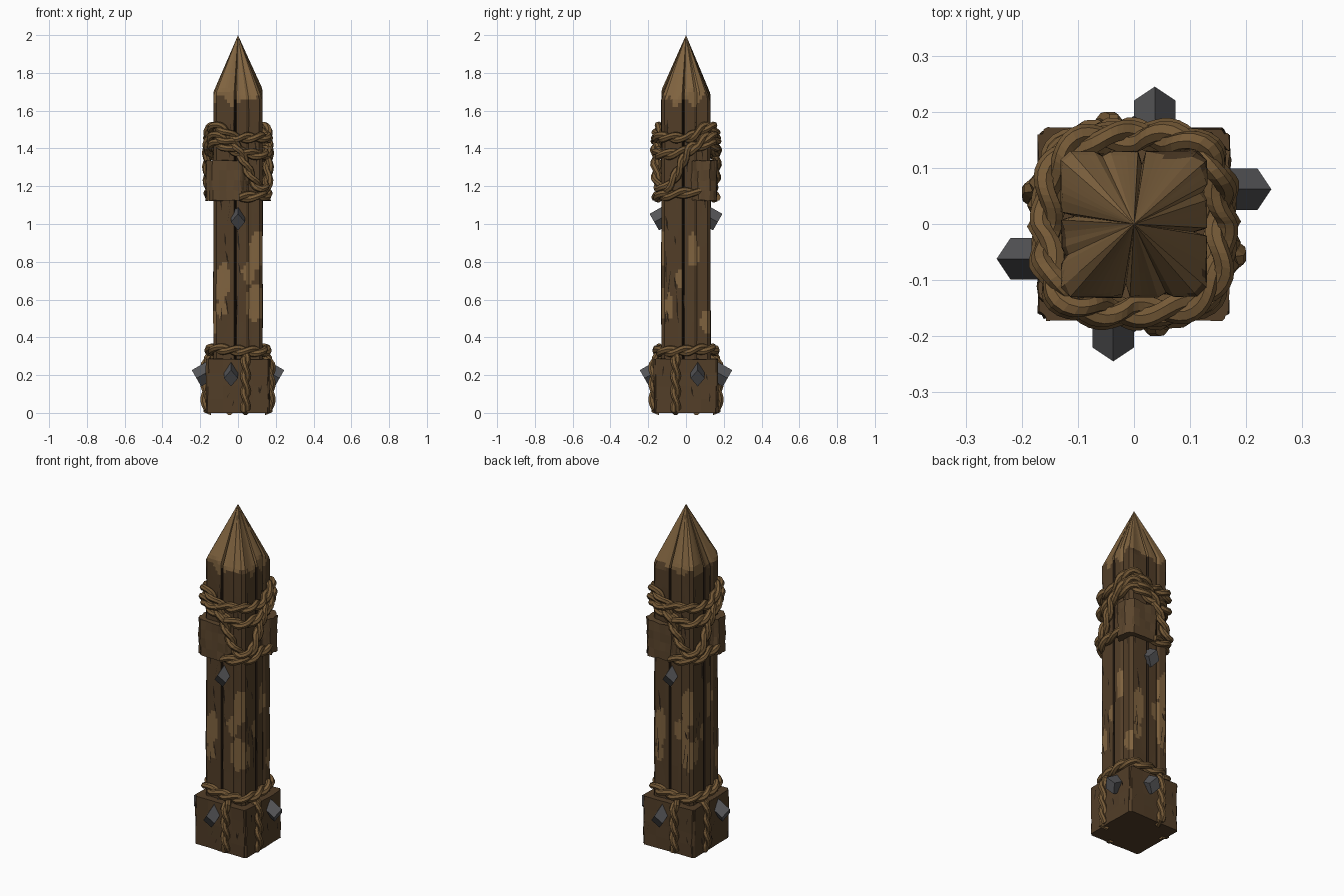
import bpy, bmesh, math, random
from mathutils import Vector, Matrix, noise

if "Cube" in bpy.data.objects:
    bpy.data.objects.remove(bpy.data.objects["Cube"])
random.seed(4)

def material(name, r, g, b):
    m = bpy.data.materials.new(name)
    m.diffuse_color = (r, g, b, 1)
    m.use_nodes = True
    m.node_tree.nodes["Principled BSDF"].inputs["Base Color"].default_value = m.diffuse_color
    return m

BARK = material("dark_bark", 0.085, 0.048, 0.021)
BARE = material("bare_wood", 0.215, 0.125, 0.05)
CRACK = material("crack_brown", 0.022, 0.013, 0.007)
ROPE = material("rope_tan", 0.18, 0.102, 0.038)
PLANK = material("plank_brown", 0.105, 0.06, 0.026)
IRON = material("iron_grey", 0.09, 0.09, 0.095)

def finish(name, bm, *mats):
    bmesh.ops.recalc_face_normals(bm, faces=bm.faces)
    me = bpy.data.meshes.new(name)
    bm.to_mesh(me)
    bm.free()
    for m in mats:
        me.materials.append(m)
    ob = bpy.data.objects.new(name, me)
    bpy.context.collection.objects.link(ob)
    return ob

def turn(k):
    """Quarter turns about z: 0 front, 1 right, 2 back, 3 left."""
    return Matrix.Rotation(k * math.pi / 2, 4, 'Z')

# Sharpened square stake: grooved profile, skinned level by level
H = 0.13
side = []
for i in range(-8, 9):
    u, d = i * 0.0142, 0.0
    if i == -1: d = 0.024
    if i in (-2, 0): u = -0.0142 + (i + 1) * 0.007
    if i == 4: d = 0.008
    side.append((u, d))
ring = [(k, u, turn(k) @ Vector((u, -H + d, 0))) for k in range(4) for u, d in side]
patches = [[(.09, .86, .04, .1), (.05, .73, .045, .06), (.09, .58, .05, .1),
            (-.09, .7, .045, .1), (-.09, .55, .028, .04)],
           [(.03, .86, .03, .1), (-.1, .58, .025, .08), (.1, .48, .03, .06),
            (-.04, .7, .02, .05)]]

def is_bare(k, u, z):
    p = Vector((u * 14 + k * 9, z * 9, k * 3.1))
    w = noise.noise(p)
    if z > 1.655 + 0.07 * w:
        return True
    return any(((u - a) / c) ** 2 + ((z - b) / d) ** 2 < 1 + 0.9 * w
               for a, b, c, d in patches[k % 2])

bm = bmesh.new()
levels = [0.1 + 0.02 * i for i in range(94)] + [1.975]
grid = []
for z in levels:
    row = []
    for k, u, p in ring:
        a = math.atan2(p.y, p.x)
        shoulder = 1.675 + 0.025 * math.sin(3 * a + 1) + 0.015 * math.sin(5 * a)
        s = min(1, (2 - z) / (2 - shoulder))
        s *= 1 + 0.02 * noise.noise(Vector((p.x * 12, p.y * 12, z * 4)))
        row.append(bm.verts.new((p.x * s, p.y * s, z)))
    grid.append(row)
n = len(ring)
for j in range(len(levels) - 1):
    for i in range(n):
        f = bm.faces.new((grid[j][i], grid[j][(i + 1) % n], grid[j + 1][(i + 1) % n], grid[j + 1][i]))
        k, u, _ = ring[i]
        z = (levels[j] + levels[j + 1]) / 2
        groove = -0.022 < u < -0.01 and z < 1.66
        f.material_index = 2 if groove else int(is_bare(k, u, z))
apex = bm.verts.new((0, 0, 2))
for i in range(n):
    bm.faces.new((grid[-1][i], grid[-1][(i + 1) % n], apex)).material_index = 1
bm.faces.new(grid[0])
finish("sharpened_stake", bm, BARK, BARE, CRACK)

# Thin dark cracks on the stake and on the base block
def cracks(name, count, dist, umax, z0, z1, lmin, lmax):
    bm = bmesh.new()
    for k in range(4):
        for _ in range(count):
            u, z = random.uniform(-umax, umax), random.uniform(z0, z1)
            l, w = random.uniform(lmin, lmax) / 2, random.uniform(.002, .005)
            t = random.uniform(-.01, .01)
            pts = [(u + t, z + l), (u + w, z + l * .2), (u - t, z - l), (u - w, z - l * .3)]
            bm.faces.new([bm.verts.new(turn(k) @ Vector((a, -dist, b))) for a, b in pts])
    finish(name, bm, CRACK)

cracks("stake_cracks", 15, H + .003, .11, .45, 1.58, .05, .18)
cracks("block_cracks", 5, .1725, .14, .05, .23, .03, .06)

# Chipped wooden blocks
def block(name, lo, hi, bevel, mat, jitter, rot=0):
    bm = bmesh.new()
    bmesh.ops.create_cube(bm, size=1)
    lo, hi = Vector(lo), Vector(hi)
    for v in bm.verts:
        v.co = Vector([(lo[i] + hi[i]) / 2 + v.co[i] * (hi[i] - lo[i]) for i in range(3)])
    upright = [e for e in bm.edges if abs(e.verts[0].co.z - e.verts[1].co.z) > .05]
    bmesh.ops.bevel(bm, geom=upright, offset=bevel, segments=1, affect='EDGES')
    bmesh.ops.subdivide_edges(bm, edges=bm.edges[:], cuts=3, use_grid_fill=True)
    for v in bm.verts:
        j = Vector([random.uniform(-jitter, jitter) for _ in range(3)])
        if v.co.z < 0.005:
            j.z = 0
        v.co = turn(rot) @ (v.co + j)
    return finish(name, bm, mat)

block("base_block", (-.17, -.17, 0), (.17, .17, .285), .014, BARK, .003)
for r, where in ((0, "front"), (2, "back")):
    block(where + "_plank", (-.17, -.162, 1.125), (.05, -.03, 1.335), .035, PLANK, .004, r)

# Two-strand twisted rope along a path
def rope(name, pts, ref=Vector((0, 0, 1)), closed=False, r=.029):
    m = len(pts)
    length, arc = [0], 0
    for i in range(1, m + 1):
        arc += (pts[i % m] - pts[i - 1]).length
        length.append(arc)
    total = length[m] if closed else length[m - 1]
    turns = max(1, round(total / .17))
    bm = bmesh.new()
    for strand in range(2):
        rows = []
        for i, p in enumerate(pts):
            a, b = (i - 1, (i + 1) % m) if closed else (max(i - 1, 0), min(i + 1, m - 1))
            t = (pts[b] - pts[a]).normalized()
            up = (ref - t * t.dot(ref)).normalized()
            out = t.cross(up)
            ang = math.pi * strand + 2 * math.pi * turns * length[i] / total
            c = p + (out * math.cos(ang) + up * math.sin(ang)) * r * .42
            rows.append([bm.verts.new(c + (out * math.cos(q) + up * math.sin(q)) * r * .64)
                         for q in [s * math.pi / 3.5 for s in range(7)]])
        for i in range(m if closed else m - 1):
            A, B = rows[i], rows[(i + 1) % m]
            for s in range(7):
                bm.faces.new((A[s], A[(s + 1) % 7], B[(s + 1) % 7], B[s]))
        if not closed:
            bm.faces.new(rows[0])
            bm.faces.new(rows[-1])
    finish(name, bm, ROPE)

def around(deg, z, half):
    c, s = math.cos(math.radians(deg)), math.sin(math.radians(deg))
    q = half / (abs(c) ** 3.4 + abs(s) ** 3.4) ** (1 / 3.4)
    return Vector((c * q, s * q, z))

def height(keys, deg):
    for (a, za), (b, zb) in zip(keys, keys[1:]):
        if a <= deg <= b:
            f = (deg - a) / (b - a)
            return za + (zb - za) * f * f * (3 - 2 * f)

# Closed coils: heights over the half turn from front-left to back-right, repeated
coils = {
    "lower_coil": (.148, [(225, .34), (270, .33), (315, .325), (360, .33), (405, .34)]),
    "top_coil": (.155, [(225, 1.52), (270, 1.455), (315, 1.46), (360, 1.455), (405, 1.52)]),
    "middle_coil": (.153, [(225, 1.43), (270, 1.385), (315, 1.365), (360, 1.385), (405, 1.43)]),
    "hanging_loop": (.16, [(225, 1.47), (258, 1.43), (312, 1.19), (322, 1.19), (375, 1.41), (405, 1.47)]),
}
for name, (half, keys) in coils.items():
    pts = [around(d, height(keys, 225 + (d - 225) % 180), half) for d in range(225, 585, 4)]
    rope(name, pts, closed=True)

# Low partial coils and straps over the base, on opposite sides
low = [(270, 1.14), (315, 1.15), (360, 1.165), (420, 1.16)]
for half_turn in (0, 180):
    pts = [around(d + half_turn, height(low, d), .153) for d in range(272, 412, 4)]
    rope("low_coil", pts)
for k, x in enumerate((.04, -.055, .045, -.055)):
    path = [(-.14, .015), (-.172, .02)] + [(-.173, .04 + .02 * i) for i in range(12)] + [(-.165, .285), (-.14, .31)]
    pts = [turn(k) @ Vector((x, y, z)) for y, z in path]
    rope("base_strap", pts, ref=(turn(k) @ Vector((1, 0, 0))), r=.027)

# Iron spikes: diamond bars driven in, sloping down and out
def spike(k, x, out, z):
    bm = bmesh.new()
    axis = Vector((0, -math.cos(.52), -math.sin(.52)))
    up = Vector((0, -math.sin(.52), math.cos(.52)))
    end = Vector((x, -out, z))
    rows = []
    for c in (end, end - axis * .13):
        rows.append([bm.verts.new(turn(k) @ (c + o)) for o in
                     (up * .05, Vector((.037, 0, 0)), -up * .05, Vector((-.037, 0, 0)))])
    for i in range(4):
        bm.faces.new((rows[0][i], rows[0][(i + 1) % 4], rows[1][(i + 1) % 4], rows[1][i]))
    bm.faces.new(rows[0])
    bm.faces.new(rows[1])
    finish("iron_spike", bm, IRON)

for k, x in enumerate((-.037, .062, -.037, .062)):
    spike(k, x, .22, .183)
for k in (0, 2):
    spike(k, 0, .168, 1.01)
